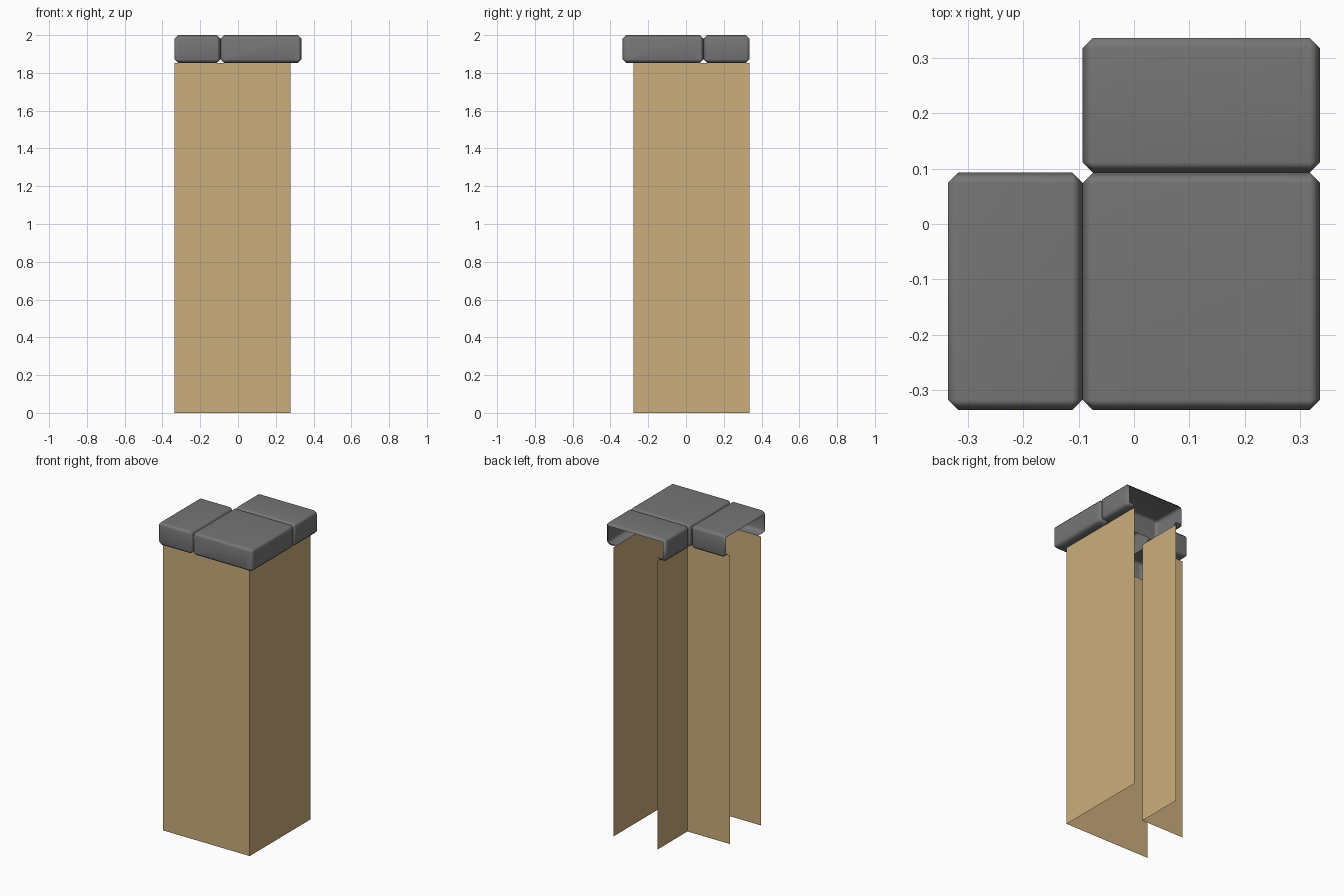
import bpy
import bmesh
from mathutils import Vector

cube = bpy.data.objects.get("Cube")
if cube:
    bpy.data.objects.remove(cube, do_unlink=True)

HALF = 0.337       # outer reach of the caps
SEAM = 0.093       # joint between cap blocks
OUTER = 0.278      # outer wall plane
INNER = 0.035      # inner wall plane
BASE, TOP = 1.853, 2.0
BEVEL = 0.019


def material(name, color):
    mat = bpy.data.materials.new(name)
    mat.use_nodes = True
    mat.diffuse_color = color
    mat.node_tree.nodes["Principled BSDF"].inputs["Base Color"].default_value = color
    return mat


def make_object(name, bm, mat):
    mesh = bpy.data.meshes.new(name)
    bm.to_mesh(mesh)
    bm.free()
    obj = bpy.data.objects.new(name, mesh)
    bpy.context.collection.objects.link(obj)
    mesh.materials.append(mat)
    return obj


def wall(name, path, mat):
    """Thin upright sheet following a path on the ground."""
    bm = bmesh.new()
    low = [bm.verts.new((x, y, 0)) for x, y in path]
    high = [bm.verts.new((x, y, BASE)) for x, y in path]
    for i in range(len(path) - 1):
        bm.faces.new((low[i], low[i + 1], high[i + 1], high[i]))
    return make_object(name, bm, mat)


def in_channel(p):
    """True in the L-shaped hollow between the inner and outer walls."""
    back_arm = -INNER < p.x < OUTER and p.y > -OUTER
    left_arm = -OUTER < p.y < INNER and p.x < OUTER
    return back_arm or left_arm


def cap(name, x0, x1, y0, y1, mat, open_end=None):
    """Hollow chamfered block, with lips that reach in to the walls."""
    bm = bmesh.new()
    bmesh.ops.create_cube(bm, size=1)
    for v in bm.verts:
        v.co = ((x0 + x1) / 2 + v.co.x * (x1 - x0),
                (y0 + y1) / 2 + v.co.y * (y1 - y0),
                (BASE + TOP) / 2 + v.co.z * (TOP - BASE))
    bmesh.ops.bevel(bm, geom=bm.edges[:], offset=BEVEL, segments=1,
                    affect='EDGES', profile=0.5)
    bm.normal_update()
    # Open the free end
    if open_end:
        direction = Vector(open_end)
        ends = [f for f in bm.faces if f.normal.dot(direction) > 0.99]
        bmesh.ops.delete(bm, geom=ends, context='FACES')
    # Slice the underside along the walls, then clear the hollow
    for normal, pos in (((1, 0, 0), OUTER), ((1, 0, 0), -INNER),
                        ((0, 1, 0), -OUTER), ((0, 1, 0), INNER)):
        under = [f for f in bm.faces if f.normal.z < -0.3]
        edges = {e for f in under for e in f.edges}
        verts = {v for f in under for v in f.verts}
        bmesh.ops.bisect_plane(bm, geom=under + list(edges) + list(verts),
                               plane_co=Vector(normal) * pos, plane_no=normal)
        bm.normal_update()
    hollow = [f for f in bm.faces
              if f.normal.z < -0.3 and in_channel(f.calc_center_median())]
    bmesh.ops.delete(bm, geom=hollow, context='FACES')
    for f in bm.faces:
        f.smooth = True
    obj = make_object(name, bm, mat)
    obj.modifiers.new("Even shading", 'WEIGHTED_NORMAL')
    return obj


tan = material("tan wall", (0.60, 0.42, 0.20, 1))
grey = material("grey stone", (0.18, 0.18, 0.18, 1))

# Walls: outer corner and inner corner
wall("outer_wall", [(-HALF, -OUTER), (OUTER, -OUTER), (OUTER, HALF)], tan)
wall("inner_wall", [(-INNER, HALF), (-INNER, INNER), (-HALF, INNER)], tan)

# Coping blocks
cap("corner_cap", -SEAM, HALF, -HALF, SEAM, grey)
cap("left_arm_cap", -HALF, -SEAM, -HALF, SEAM, grey, (-1, 0, 0))
cap("back_arm_cap", -SEAM, HALF, SEAM, HALF, grey, (0, 1, 0))
